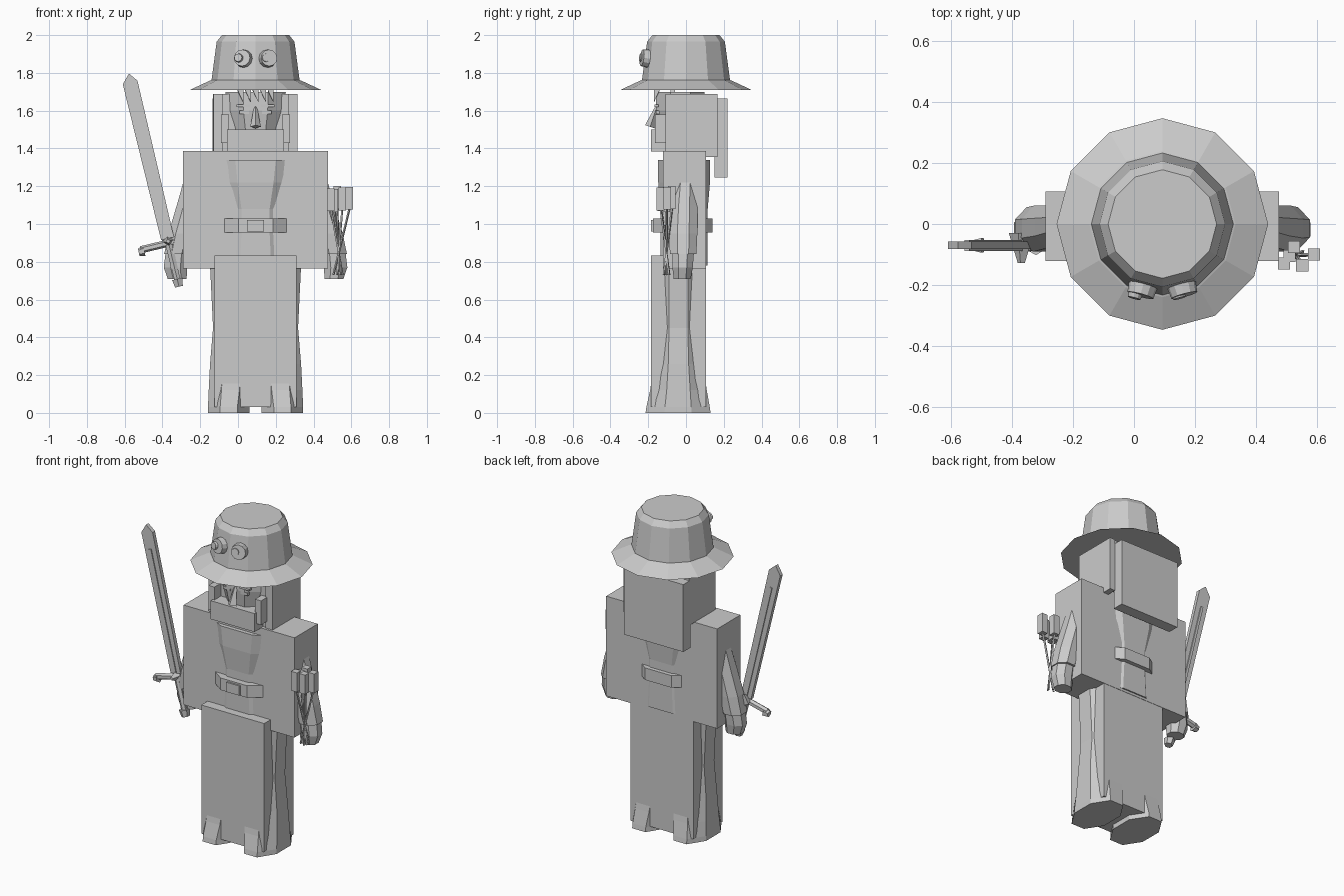
import bpy, bmesh, math
from mathutils import Vector, Matrix

if "Cube" in bpy.data.objects:
    bpy.data.objects.remove(bpy.data.objects["Cube"])

MID = 0.093  # body centre line in x

grey = bpy.data.materials.new("plain_grey")
grey.use_nodes = True
grey.diffuse_color = (0.6, 0.6, 0.6, 1)
grey.node_tree.nodes["Principled BSDF"].inputs["Base Color"].default_value = (0.6, 0.6, 0.6, 1)


def finish(name, bm, matrix=None):
    bmesh.ops.recalc_face_normals(bm, faces=bm.faces)
    mesh = bpy.data.meshes.new(name)
    bm.to_mesh(mesh)
    bm.free()
    if matrix:
        mesh.transform(matrix)
    mesh.materials.append(grey)
    obj = bpy.data.objects.new(name, mesh)
    bpy.context.collection.objects.link(obj)
    return obj


def box(name, x, y, z, matrix=None):
    """Box from (low, high) ranges; x is measured from the body centre line."""
    bm = bmesh.new()
    bmesh.ops.create_cube(bm, size=1)
    for v in bm.verts:
        v.co = [r[0] if c < 0 else r[1] for r, c in zip((x, y, z), v.co)]
    return finish(name, bm, matrix or Matrix.Translation((MID, 0, 0)))


def loft(name, sections, sides=8, turn=math.pi / 8, side=1):
    """Skin stacked polygons given as (z, centre x, centre y, half x, half y)."""
    bm = bmesh.new()
    rings = []
    grow = 1 / math.cos(turn)
    for z, cx, cy, rx, ry in sections:
        ring = []
        for i in range(sides):
            a = turn + math.tau * i / sides
            ring.append(bm.verts.new((MID + side * (cx + grow * rx * math.cos(a)),
                                      cy + grow * ry * math.sin(a), z)))
        rings.append(ring)
    for low, high in zip(rings, rings[1:]):
        for i in range(sides):
            j = (i + 1) % sides
            bm.faces.new((low[i], low[j], high[j], high[i]))
    bm.faces.new(rings[0])
    bm.faces.new(rings[-1])
    return finish(name, bm)


def rod(name, start, end, r1, r2, sides=6, matrix=None):
    """Tapered rod between two points."""
    a, b = Vector(start), Vector(end)
    bm = bmesh.new()
    bmesh.ops.create_cone(bm, cap_ends=True, segments=sides, radius1=r1, radius2=r2,
                          depth=(b - a).length)
    pose = Matrix.Translation((a + b) / 2) @ (b - a).to_track_quat('Z', 'Y').to_matrix().to_4x4()
    return finish(name, bm, (matrix or Matrix.Translation((MID, 0, 0))) @ pose)


# Blocky body shells
box("torso_shell", (-0.383, 0.383), (-0.122, 0.107), (0.765, 1.387))
box("leg_shell", (-0.217, 0.217), (-0.185, 0.105), (0.03, 0.832))
box("head_shell", (-0.226, 0.222), (-0.1, 0.158), (1.385, 1.688))
box("back_hair", (-0.228, 0.182), (0.15, 0.22), (1.245, 1.665))
box("hair_strand", (0.186, 0.222), (0.105, 0.166), (1.355, 1.688))
box("beard", (-0.152, 0.15), (-0.185, -0.1), (1.385, 1.5))

# Faceted body inside the shells
loft("chest", [(0.78, 0, -0.01, 0.2, 0.125), (0.95, 0, -0.01, 0.18, 0.125),
               (1.08, 0, -0.01, 0.18, 0.125), (1.22, 0, -0.01, 0.23, 0.137),
               (1.34, 0, -0.01, 0.26, 0.137)])
loft("belt", [(0.955, 0, -0.017, 0.22, 0.157), (1.03, 0, -0.017, 0.22, 0.157)])
box("buckle", (-0.045, 0.045), (-0.185, -0.17), (0.96, 1.02))
loft("face", [(1.4, 0, -0.03, 0.1, 0.1), (1.5, 0, -0.03, 0.13, 0.115),
              (1.6, 0, -0.03, 0.155, 0.13), (1.7, 0, -0.03, 0.16, 0.128)])
rod("nose", (0, -0.19, 1.515), (0, -0.155, 1.62), 0.028, 0.008, 4)

for side, word in ((-1, "right"), (1, "left")):
    def span(a, b):
        return tuple(sorted((side * a, side * b)))
    loft(word + "_leg", [(0, 0.142, -0.042, 0.11, 0.172), (0.03, 0.142, -0.042, 0.11, 0.168),
                         (0.12, 0.133, -0.04, 0.115, 0.15), (0.26, 0.121, -0.04, 0.12, 0.13),
                         (0.45, 0.115, -0.04, 0.11, 0.12), (0.8, 0.125, -0.04, 0.117, 0.12)],
         side=side)
    loft(word + "_arm", [(0.84, 0.418, -0.015, 0.066, 0.07), (0.95, 0.395, -0.015, 0.066, 0.075),
                         (1.1, 0.355, -0.01, 0.062, 0.07), (1.3, 0.31, 0, 0.05, 0.055)],
         side=side)
    loft(word + "_hand", [(0.71, 0.415, -0.02, 0.05, 0.045), (0.77, 0.424, -0.018, 0.062, 0.054),
                          (0.86, 0.415, -0.015, 0.06, 0.058)], side=side)
    # Sideburns, eyes and brows
    box(word + "_sideburn", span(0.14, 0.182), (-0.165, -0.09), (1.43, 1.58))
    box(word + "_temple_hair", span(0.172, 0.222), (-0.108, 0), (1.387, 1.688))
    box(word + "_eye", span(0.035, 0.085), (-0.16, -0.14), (1.583, 1.6))
    box(word + "_brow", span(0.03, 0.1), (-0.167, -0.145), (1.62, 1.632))
    # Round goggles on the crown, following its two front faces
    out = Vector((side * math.sin(math.radians(15)), -math.cos(math.radians(15)), 0.13))
    base = Vector((side * 0.063, -0.2, 1.875))
    pupil = base + Vector((-0.018, 0, 0)) + out * 0.03
    rod(word + "_goggle", base, base + out * 0.035, 0.048, 0.044, 12)
    rod(word + "_goggle_lens", pupil, pupil + out * 0.015, 0.024, 0.021, 12)

# Fringe of hair locks under the brim
for i in range(5):
    x = -0.08 + 0.04 * i
    rod("fringe_lock", (x, -0.155, 1.71), (x + 0.015, -0.17, 1.645), 0.022, 0.001, 4)

# Twelve-sided hat
loft("hat", [(z, 0, 0, r, r) for z, r in
             ((1.71, 0.347), (1.76, 0.24), (1.762, 0.233), (1.965, 0.206), (2.0, 0.178))],
     sides=12, turn=0)

# Bundle of arrows at the left side
for i, (x, y) in enumerate(((0.525, -0.075), (0.59, -0.1), (0.552, -0.135),
                            (0.492, -0.13), (0.51, -0.105))):
    top = 1.2 - 0.004 * i
    box("arrow_fletching", (x - 0.02, x + 0.02), (y - 0.02, y + 0.02), (top - 0.12, top),
        Matrix.Identity(4))
    foot = (0.53 + (0.54 - x) * 0.5, -0.1 + (-0.11 - y) * 0.5, 0.73)
    rod("arrow_shaft", foot, (x, y, 1.08), 0.006, 0.006, 4, Matrix.Identity(4))

# Sword in the right hand, built upright from its pommel, then tilted outward
tilt = Matrix.Translation((-0.315, -0.07, 0.68)) @ Matrix.Rotation(-0.235, 4, 'Y')
bm = bmesh.new()
outline = [(-0.035, 0.25), (0.035, 0.25), (0.04, 1.1), (0.005, 1.147), (-0.04, 1.1)]
blade = bm.faces.new([bm.verts.new((x, -0.012, z)) for x, z in outline])
pushed = bmesh.ops.extrude_face_region(bm, geom=[blade])["geom"]
for v in pushed:
    if isinstance(v, bmesh.types.BMVert):
        v.co.y += 0.024
finish("sword_blade", bm, tilt)
box("blade_ridge", (-0.008, 0.008), (-0.018, 0.018), (0.25, 1.0), tilt)
rod("sword_grip", (0, 0, 0.02), (0, 0, 0.24), 0.018, 0.022, 6, tilt)
rod("sword_pommel", (0, 0, -0.012), (0, 0, 0.03), 0.024, 0.032, 6, tilt)
rod("sword_guard", (-0.15, 0, 0.225), (0.15, 0, 0.225), 0.019, 0.019, 6, tilt)
rod("guard_gem", (0, -0.058, 0.235), (0, 0.04, 0.235), 0.012, 0.042, 4, tilt)
for s in (-1, 1):
    rod("guard_knob", (s * 0.135, 0, 0.215), (s * 0.165, 0, 0.215), 0.028, 0.02, 6, tilt)
